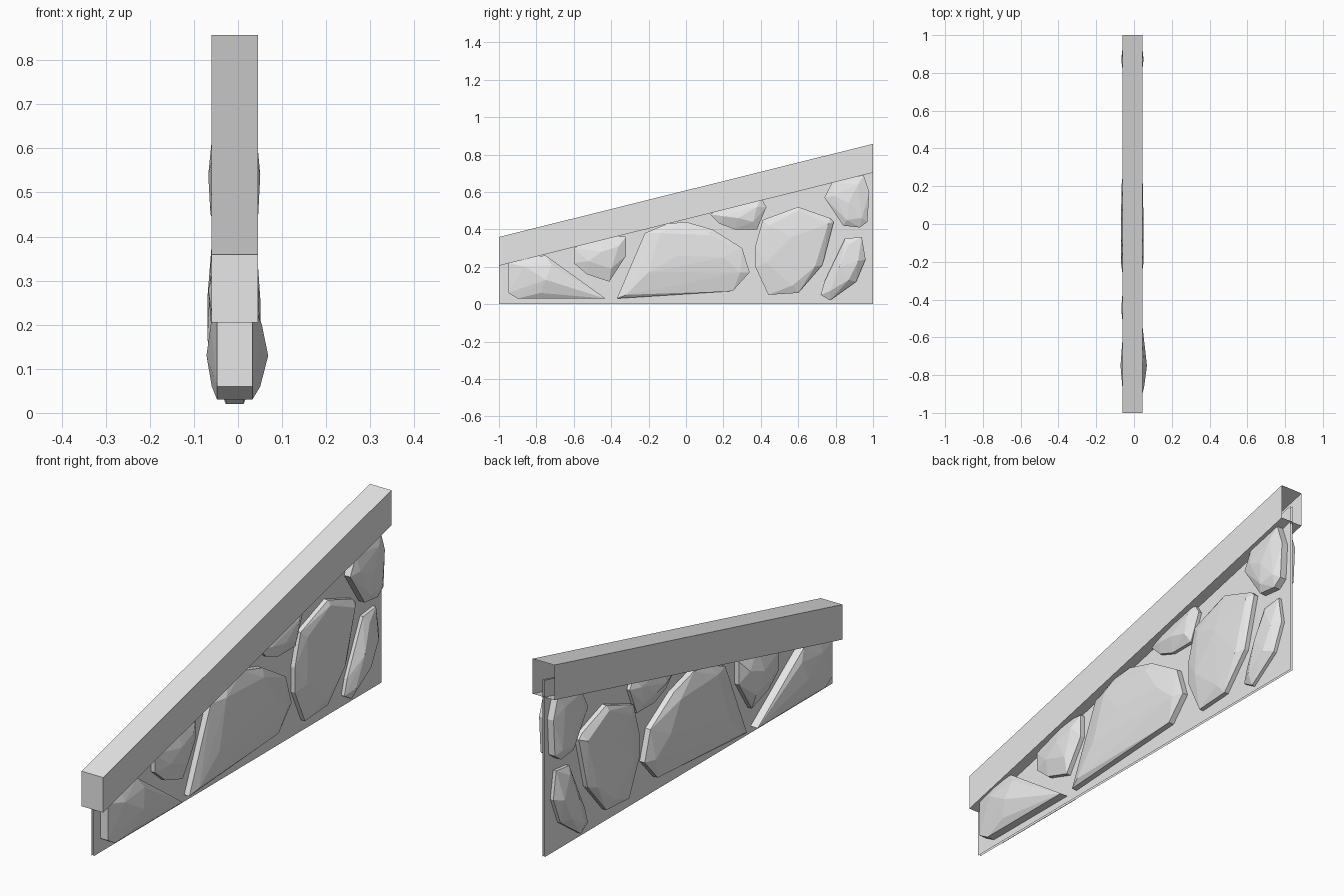
import bpy
import bmesh
from mathutils import Vector

cube = bpy.data.objects.get("Cube")
if cube:
    bpy.data.objects.remove(cube, do_unlink=True)

# One plain stone colour
stone = bpy.data.materials.new("stone_grey")
stone.use_nodes = True
colour = (0.8, 0.8, 0.8, 1)
stone.diffuse_color = colour
stone.node_tree.nodes["Principled BSDF"].inputs["Base Color"].default_value = colour

MIDDLE = -0.0075   # x of the wall's centre plane


def finish(name, bm):
    """Turn a bmesh into a flat shaded stone object."""
    mesh = bpy.data.meshes.new(name)
    bm.to_mesh(mesh)
    bm.free()
    mesh.materials.append(stone)
    obj = bpy.data.objects.new(name, mesh)
    bpy.context.collection.objects.link(obj)
    return obj


def slope(y, front_height):
    """Height at y of a line that runs parallel to the sloping top."""
    return front_height + (y + 1) * 0.249


# Sloping cap rail: closed in front, open at the back
def build_rail():
    bm = bmesh.new()
    rings = []
    for y in (-1, 1):
        low, high = slope(y, 0.205), slope(y, 0.359)
        corners = ((-0.06, low), (0.045, low), (0.045, high), (-0.06, high))
        rings.append([bm.verts.new((x, y, z)) for x, z in corners])
    front, back = rings
    bm.faces.new(front)
    for i in range(4):
        j = (i + 1) % 4
        bm.faces.new((front[j], front[i], back[i], back[j]))
    return finish("cap_rail", bm)


# Wall: two thin sheets, reaching up inside the rail
def build_sheet(name, x, flip):
    bm = bmesh.new()
    outline = [(-1, 0), (1, 0), (1, slope(1, 0.28)), (-1, slope(-1, 0.28))]
    if flip:
        outline.reverse()
    bm.faces.new([bm.verts.new((x, y, z)) for y, z in outline])
    return finish(name, bm)


# Faceted stone: hull of a rim on both sides and a few raised ridge points
def build_stone(name, rim, ridge, rim_depth, left_depth, right_depth):
    bm = bmesh.new()
    for side, depth in ((1, left_depth), (-1, right_depth)):
        for y, z in rim:
            bm.verts.new((MIDDLE + side * rim_depth, y, z))
        for y, z, lift in ridge:
            x = MIDDLE + side * (rim_depth + (depth - rim_depth) * lift)
            bm.verts.new((x, y, z))
    hull = bmesh.ops.convex_hull(bm, input=bm.verts[:])
    spare = {v for v in hull["geom_interior"] + hull["geom_unused"]
             if isinstance(v, bmesh.types.BMVert)}
    bmesh.ops.delete(bm, geom=list(spare), context="VERTS")
    bmesh.ops.dissolve_limit(bm, angle_limit=0.02, verts=bm.verts[:], edges=bm.edges[:])
    bmesh.ops.recalc_face_normals(bm, faces=bm.faces[:])
    return finish(name, bm)


build_rail()
build_sheet("wall_sheet_left", MIDDLE + 0.005, False)
build_sheet("wall_sheet_right", MIDDLE - 0.005, True)

build_stone(
    "front_stone",
    rim=[(-.95, .22), (-.86, .25), (-.75, .26), (-.67, .2), (-.43, .03), (-.9, .03), (-.95, .06)],
    ridge=[(-.75, .13, 1), (-.86, .2, .6), (-.78, .06, .5), (-.72, .21, .5)],
    rim_depth=.04, left_depth=.076, right_depth=.064)

build_stone(
    "small_front_stone",
    rim=[(-.6, .3), (-.6, .22), (-.53, .16), (-.41, .12), (-.32, .26), (-.32, .36), (-.45, .37)],
    ridge=[(-.45, .28, 1), (-.52, .23, .8), (-.4, .19, .8), (-.36, .31, .8)],
    rim_depth=.025, left_depth=.05, right_depth=.06)

build_stone(
    "large_middle_stone",
    rim=[(-.37, .03), (-.22, .38), (-.1, .43), (0, .44), (.14, .4), (.3, .3), (.34, .17), (.25, .07)],
    ridge=[(-.32, .05, .5), (-.2, .17, 1), (-.14, .38, .7), (.12, .37, .7), (.2, .25, .9),
           (.29, .17, .6), (-.05, .26, 1)],
    rim_depth=.03, left_depth=.058, right_depth=.062)

build_stone(
    "upper_stone",
    rim=[(.13, .48), (.18, .43), (.26, .4), (.38, .4), (.43, .52), (.4, .57), (.2, .53)],
    ridge=[(.2, .47, .7), (.28, .46, 1), (.36, .44, .8), (.38, .52, .8)],
    rim_depth=.02, left_depth=.045, right_depth=.048)

build_stone(
    "large_back_stone",
    rim=[(.37, .31), (.41, .45), (.6, .52), (.77, .46), (.79, .44), (.73, .21), (.6, .06),
         (.44, .05), (.37, .2)],
    ridge=[(.57, .36, 1), (.44, .42, .5), (.6, .5, .5), (.76, .43, .8), (.69, .2, .8),
           (.57, .1, .7), (.43, .22, .7)],
    rim_depth=.025, left_depth=.05, right_depth=.054)

build_stone(
    "upper_back_stone",
    rim=[(.74, .57), (.78, .65), (.95, .69), (.98, .6), (.97, .44), (.93, .41), (.84, .42)],
    ridge=[(.87, .54, 1), (.79, .58, .6), (.92, .64, .6), (.94, .46, .7), (.86, .45, .8)],
    rim_depth=.035, left_depth=.058, right_depth=.06)

build_stone(
    "lower_back_stone",
    rim=[(.85, .35), (.94, .36), (.96, .24), (.91, .12), (.77, .02), (.72, .05), (.74, .12)],
    ridge=[(.87, .32, .6), (.82, .2, 1), (.92, .23, .9), (.87, .13, .9), (.77, .07, .7)],
    rim_depth=.02, left_depth=.05, right_depth=.05)
